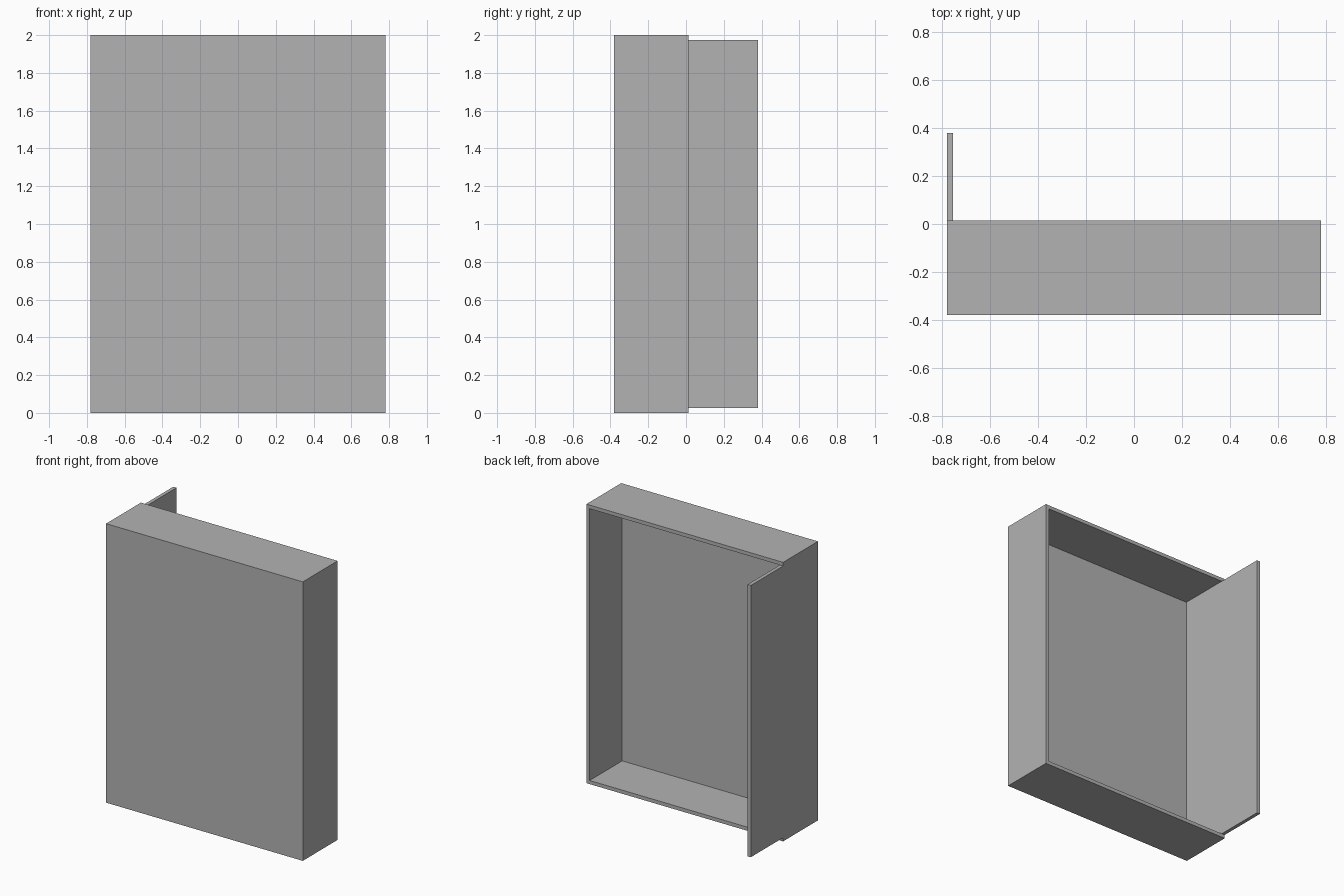
import bpy
import bmesh
from mathutils import Matrix, Vector

old = bpy.data.objects.get("Cube")
if old:
    bpy.data.objects.remove(old, do_unlink=True)

HALF_W = 0.78      # half width
FRONT, RIM, BACK = -0.38, 0.014, 0.38
HEIGHT = 2.0
WALL = 0.026       # sheet thickness

grey = bpy.data.materials.new("plain_grey")
grey.use_nodes = True
COLOUR = (0.45, 0.45, 0.45, 1)
grey.diffuse_color = COLOUR
grey.node_tree.nodes["Principled BSDF"].inputs["Base Color"].default_value = COLOUR


def box(low, high):
    """Return a bmesh box between two corners."""
    low, high = Vector(low), Vector(high)
    bm = bmesh.new()
    place = Matrix.Translation((low + high) / 2) @ Matrix.Diagonal((high - low).to_4d())
    bmesh.ops.create_cube(bm, size=1, matrix=place)
    bm.normal_update()
    return bm


def face_towards(bm, direction):
    return max(bm.faces, key=lambda f: f.normal.dot(Vector(direction)))


def finish(bm, name):
    mesh = bpy.data.meshes.new(name)
    bm.to_mesh(mesh)
    bm.free()
    mesh.materials.append(grey)
    obj = bpy.data.objects.new(name, mesh)
    bpy.context.collection.objects.link(obj)
    return obj


# Shallow case, hollowed from the back
case = box((-HALF_W, FRONT, 0), (HALF_W, RIM, HEIGHT))
opening = face_towards(case, (0, 1, 0))
bmesh.ops.inset_region(case, faces=[opening], thickness=WALL, use_even_offset=True)
hollow = bmesh.ops.extrude_discrete_faces(case, faces=[opening])["faces"][0]
bmesh.ops.translate(case, verts=hollow.verts, vec=(0, FRONT + WALL - RIM, 0))
finish(case, "case")

# Upright side panel standing on the rim, flush with the case wall
panel = box((-HALF_W, RIM, WALL), (-HALF_W + WALL, BACK, HEIGHT - WALL))
hidden_end = face_towards(panel, (0, -1, 0))
bmesh.ops.delete(panel, geom=[hidden_end], context='FACES_ONLY')
finish(panel, "side_panel")
